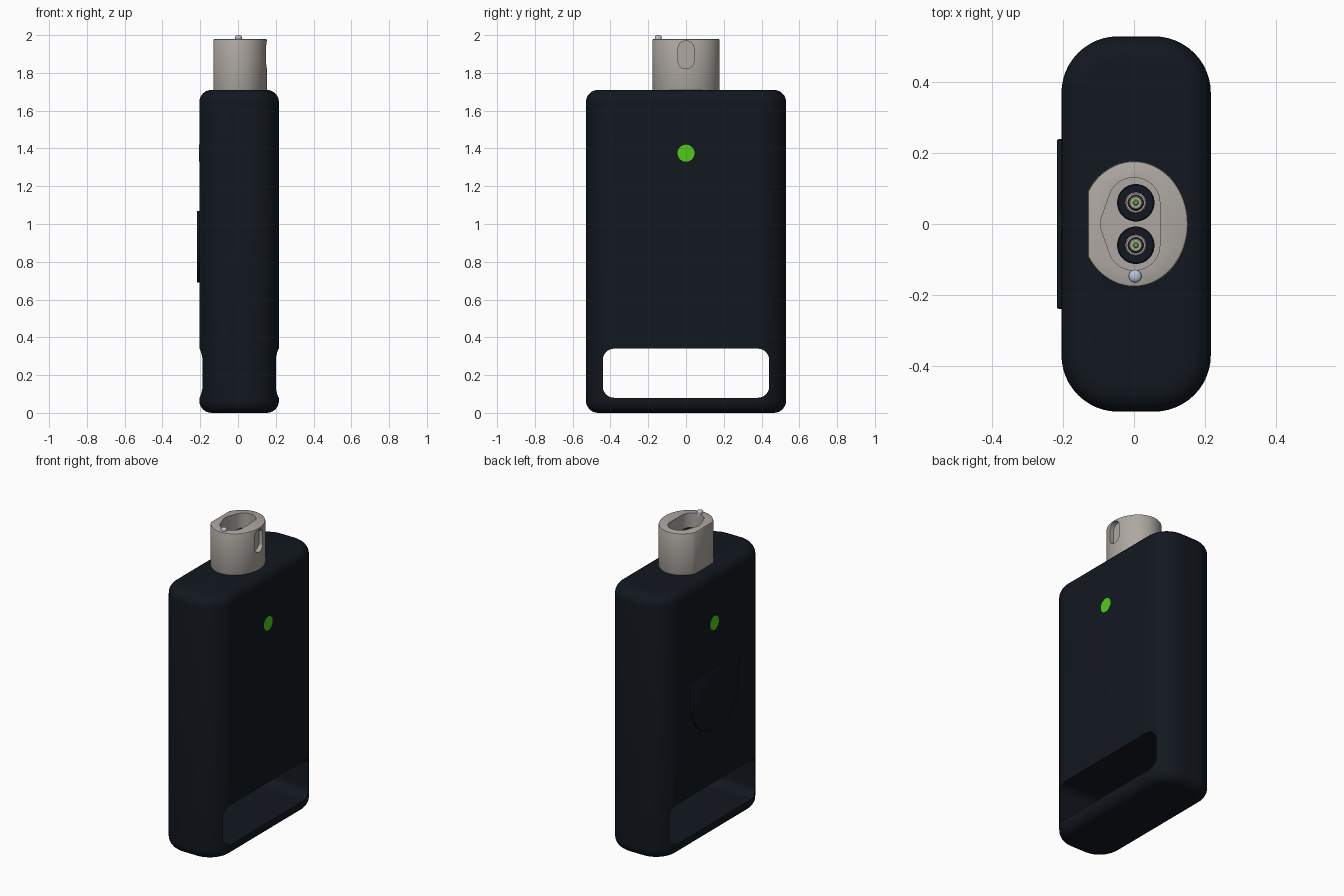
import bpy, bmesh
from math import sin, cos, pi, radians, sqrt

if "Cube" in bpy.data.objects:
    bpy.data.objects.remove(bpy.data.objects["Cube"])


def mat(name, rgb):
    m = bpy.data.materials.new(name)
    m.diffuse_color = (*rgb, 1)
    m.use_nodes = True
    m.node_tree.nodes["Principled BSDF"].inputs["Base Color"].default_value = m.diffuse_color
    return m


DARK = mat("dark_plastic", (0.006, 0.009, 0.014))
METAL = mat("brushed_metal", (0.42, 0.39, 0.36))
GREEN = mat("green_light", (0.08, 0.6, 0.01))
PALE = mat("pale_steel", (0.5, 0.54, 0.68))


def arc(cx, cy, rx, ry, a0, a1, n):
    return [(cx + rx * cos(radians(a0 + (a1 - a0) * i / n)),
             cy + ry * sin(radians(a0 + (a1 - a0) * i / n))) for i in range(n + 1)]


def round_rect(x0, x1, y0, y1, r, n=12):
    pts = []
    for cx, cy, a in ((x1 - r, y1 - r, 0), (x0 + r, y1 - r, 90),
                      (x0 + r, y0 + r, 180), (x1 - r, y0 + r, 270)):
        pts += arc(cx, cy, r, r, a, a + 90, n)
    return pts


def finish(name, bm, m):
    bmesh.ops.remove_doubles(bm, verts=bm.verts, dist=1e-5)
    bmesh.ops.recalc_face_normals(bm, faces=bm.faces)
    me = bpy.data.meshes.new(name)
    bm.to_mesh(me)
    bm.free()
    ob = bpy.data.objects.new(name, me)
    bpy.context.collection.objects.link(ob)
    if m:
        me.materials.append(m)
    return ob


def prism(name, pts, lo, hi, axis='z', m=None):
    """Extrude a profile along z (x,y points) or along x (y,z points)."""
    bm = bmesh.new()
    put = (lambda p, t: (p[0], p[1], t)) if axis == 'z' else (lambda p, t: (t, p[0], p[1]))
    a = [bm.verts.new(put(p, lo)) for p in pts]
    b = [bm.verts.new(put(p, hi)) for p in pts]
    bm.faces.new(a)
    bm.faces.new(b)
    for i in range(len(pts)):
        j = (i + 1) % len(pts)
        bm.faces.new((a[i], a[j], b[j], b[i]))
    return finish(name, bm, m)


def lathe(name, prof, cx, cy, m, n=32):
    """Revolve a closed (radius, z) profile about a vertical axis."""
    bm = bmesh.new()
    rings = [[bm.verts.new((cx + r * cos(2 * pi * k / n), cy + r * sin(2 * pi * k / n), z))
              for r, z in prof] for k in range(n)]
    c = len(prof)
    for k in range(n):
        p, q = rings[k], rings[(k + 1) % n]
        for i in range(c):
            j = (i + 1) % c
            if prof[i][0] + prof[j][0] > 0:
                bm.faces.new((p[i], q[i], q[j], p[j]))
    bmesh.ops.dissolve_degenerate(bm, edges=bm.edges, dist=1e-6)
    return smooth(finish(name, bm, m))


def apply(ob, mod):
    bpy.context.view_layer.objects.active = ob
    bpy.ops.object.modifier_apply(modifier=mod.name)


def bevel(ob, w, seg):
    mod = ob.modifiers.new("bevel", 'BEVEL')
    mod.width, mod.segments, mod.limit_method, mod.angle_limit = w, seg, 'ANGLE', radians(50)
    apply(ob, mod)


def cut(ob, cutter):
    mod = ob.modifiers.new("cut", 'BOOLEAN')
    mod.operation, mod.object, mod.solver = 'DIFFERENCE', cutter, 'EXACT'
    apply(ob, mod)
    bpy.data.objects.remove(cutter)


def smooth(ob):
    bpy.ops.object.select_all(action='DESELECT')
    ob.select_set(True)
    bpy.context.view_layer.objects.active = ob
    bpy.ops.object.shade_smooth_by_angle(angle=radians(30))
    return ob


# Housing with the carrying slot at its foot
X0, X1 = -0.205, 0.217
body = prism("housing", round_rect(X0, X1, -0.53, 0.53, 0.16), 0, 1.71, m=DARK)
bevel(body, 0.065, 6)
cut(body, prism("slot_cutter", round_rect(-0.44, 0.44, 0.08, 0.34, 0.06), -1, 1, 'x'))
smooth(body)

# Status lights on both broad faces
for name, a, b in (("light_right", X1 - 0.01, X1 + 0.001), ("light_left", X0 - 0.001, X0 + 0.01)):
    smooth(prism(name, arc(0, 1.375, 0.045, 0.045, 0, 360, 40)[:-1], a, b, 'x', GREEN))

# Raised shield-shaped plate on the left face
plate = prism("shield_plate", [(0.24, 1.07), (-0.24, 1.07)] + arc(0, 0.89, 0.24, 0.2, 180, 360, 28),
              -0.218, X0 + 0.01, 'x', DARK)
bevel(plate, 0.006, 2)
smooth(plate)

# Metal plug: oval clipped flat on one side, with a keyed recess and a side notch
a0 = 180 - 31.5
plug = prism("plug_shell", arc(0, 0, 0.153, 0.178, -a0, a0, 56), 1.69, 1.98, m=METAL)
bevel(plug, 0.008, 2)
half = arc(0, 0.06, 0.073, 0.071, 0, 155, 20) + [(-0.094, 0.012)]
keyed = half + [(x, -y) for x, y in reversed(half)]
FLOOR = 1.86
cut(plug, prism("recess_cutter", keyed, FLOOR, 2.1))
cut(plug, prism("notch_cutter", round_rect(-0.042, 0.042, 1.822, 1.97, 0.0415), 0.122, 0.3, 'x'))
smooth(plug)


# Two concentric contacts in the recess
def tube(name, r0, r1, top, y, m):
    lathe(name, [(r0, FLOOR - 0.01), (r1, FLOOR - 0.01), (r1, top - 0.003),
                 (r1 - 0.003, top), (r0, top)], 0.005, y, m)


for side, y in (("front", -0.06), ("back", 0.06)):
    tube("contact_insulator_" + side, 0.030, 0.053, 1.895, y, DARK)
    tube("contact_ferrule_" + side, 0.022, 0.030, 1.890, y, METAL)
    tube("contact_gap_" + side, 0.019, 0.022, 1.875, y, DARK)
    tube("contact_core_" + side, 0.008, 0.019, 1.885, y, METAL)
    tube("contact_tip_" + side, 0.0, 0.008, 1.886, y, GREEN)

# Small domed locating pin on the plug rim
lathe("locating_pin", [(0, 1.96), (0.018, 1.96), (0.018, 1.99)] +
      arc(0, 1.99, 0.018, 0.01, 15, 75, 4) + [(0, 2.0)], 0.003, -0.147, PALE, 24)
